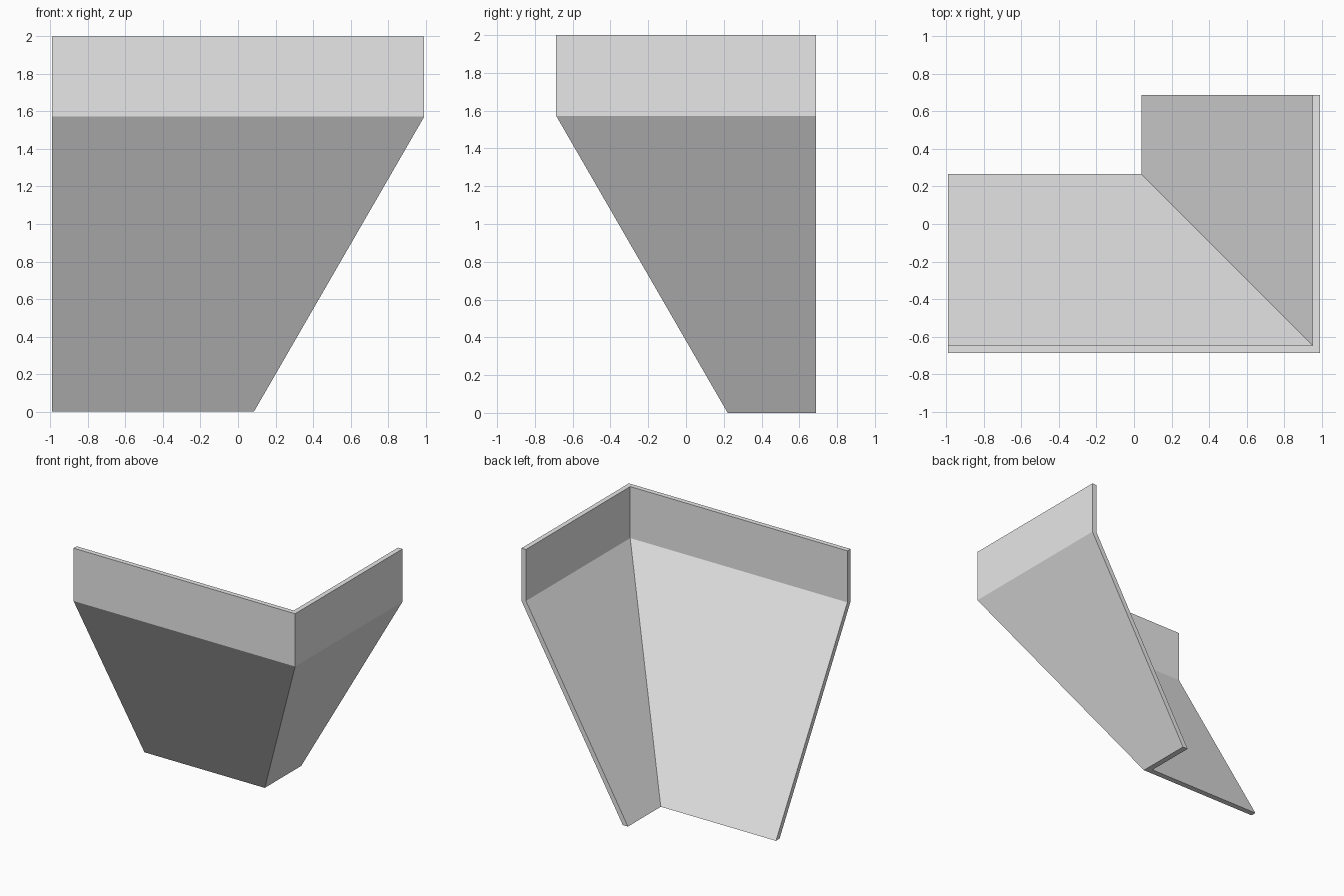
import bpy, bmesh, math

if "Cube" in bpy.data.objects:
    bpy.data.objects.remove(bpy.data.objects["Cube"])

HX, HY, TOP, BEND, T = 0.993, 0.687, 2.0, 1.572, 0.04
LEAN = math.radians(30)

# Wall profile as (inward offset, height): upright band above a sloping skirt
inner_bend = BEND + T * math.tan(LEAN / 2)
profile = [
    (0, TOP), (0, BEND), (BEND * math.tan(LEAN), 0),
    (T + inner_bend * math.tan(LEAN), 0), (T, inner_bend), (T, TOP),
]

# Sweep the profile along the L-shaped plan with a mitred corner
bm = bmesh.new()
plan = [
    lambda o: (-HX, -HY + o),
    lambda o: (HX - o, -HY + o),
    lambda o: (HX - o, HY),
]
rings = [[bm.verts.new((*at(o), z)) for o, z in profile] for at in plan]
n = len(profile)
for a, b in zip(rings, rings[1:]):
    for i in range(n):
        j = (i + 1) % n
        bm.faces.new((a[i], a[j], b[j], b[i]))

# End caps, split at the bend
for r in (rings[0], rings[-1]):
    bm.faces.new((r[0], r[1], r[4], r[5]))
    bm.faces.new((r[1], r[2], r[3], r[4]))
bmesh.ops.recalc_face_normals(bm, faces=bm.faces[:])

mesh = bpy.data.meshes.new("corner_wall")
bm.to_mesh(mesh)
bm.free()
wall = bpy.data.objects.new("corner_wall", mesh)
bpy.context.collection.objects.link(wall)

# Plain grey finish
grey = bpy.data.materials.new("light grey")
grey.diffuse_color = (0.8, 0.8, 0.8, 1)
grey.use_nodes = True
grey.node_tree.nodes["Principled BSDF"].inputs["Base Color"].default_value = grey.diffuse_color
mesh.materials.append(grey)
